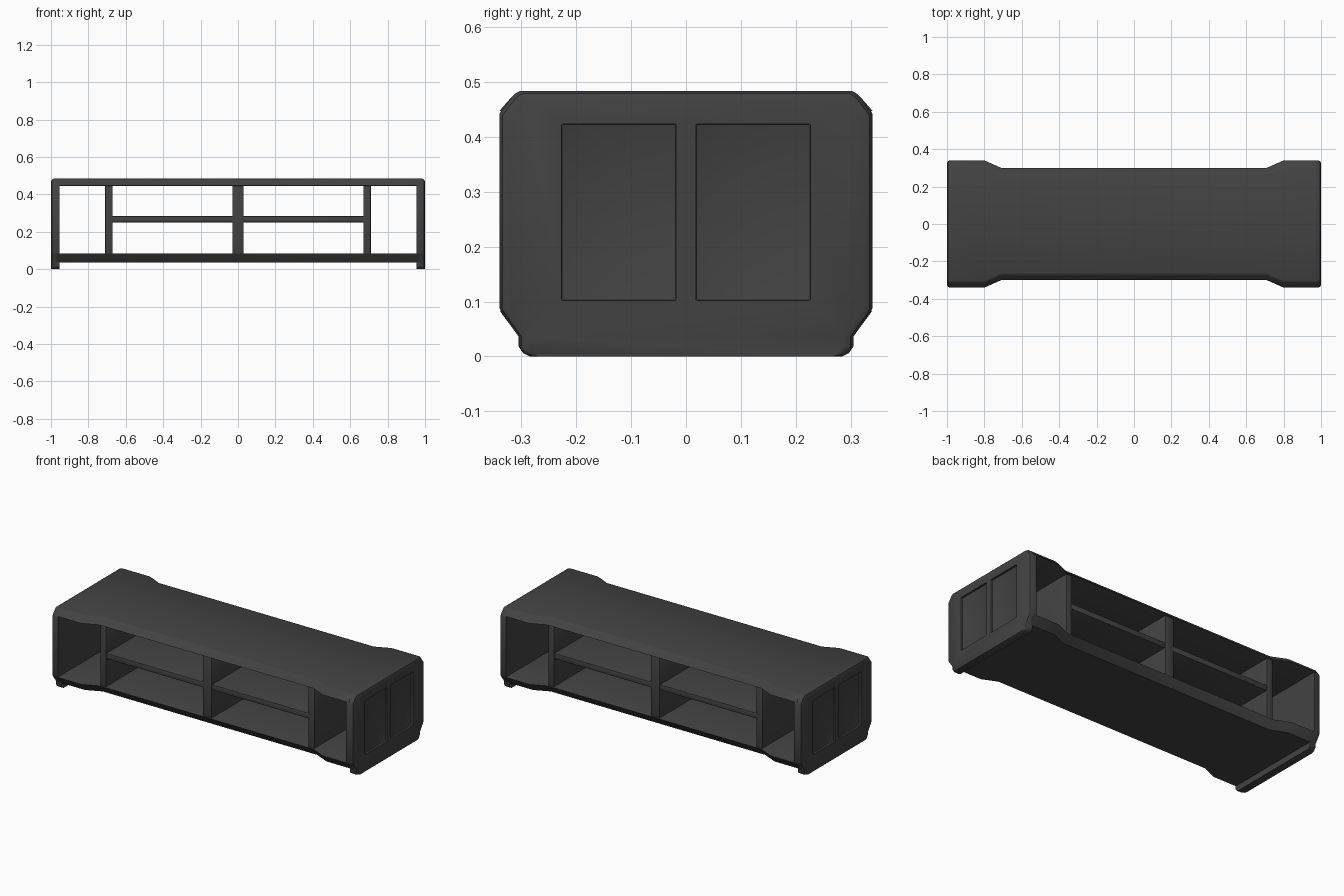
import bpy, bmesh

if "Cube" in bpy.data.objects:
    bpy.data.objects.remove(bpy.data.objects["Cube"])

mat = bpy.data.materials.new("charcoal grey")
mat.diffuse_color = (0.055, 0.055, 0.055, 1)
mat.use_nodes = True
mat.node_tree.nodes["Principled BSDF"].inputs["Base Color"].default_value = mat.diffuse_color


def finish(name, bm):
    bmesh.ops.recalc_face_normals(bm, faces=bm.faces)
    me = bpy.data.meshes.new(name)
    bm.to_mesh(me)
    bm.free()
    me.materials.append(mat)
    ob = bpy.data.objects.new(name, me)
    bpy.context.collection.objects.link(ob)
    return ob


def loft(name, rings):
    bm = bmesh.new()
    loops = [[bm.verts.new(p) for p in r] for r in rings]
    n = len(loops[0])
    for a, b in zip(loops, loops[1:]):
        for i in range(n):
            j = (i + 1) % n
            bm.faces.new((a[i], a[j], b[j], b[i]))
    bm.faces.new(loops[0])
    bm.faces.new(loops[-1])
    return finish(name, bm)


def box(name, x0, x1, y0, y1, z0, z1, bevel=0.0):
    bm = bmesh.new()
    bmesh.ops.create_cube(bm, size=1)
    for v in bm.verts:
        v.co = ((x0 + x1) / 2 + v.co.x * (x1 - x0),
                (y0 + y1) / 2 + v.co.y * (y1 - y0),
                (z0 + z1) / 2 + v.co.z * (z1 - z0))
    if bevel:
        bmesh.ops.bevel(bm, geom=bm.edges[:], offset=bevel, segments=2,
                        profile=0.5, affect='EDGES')
    return finish(name, bm)


def shade(ob):
    bpy.ops.object.select_all(action='DESELECT')
    ob.select_set(True)
    bpy.context.view_layer.objects.active = ob
    bpy.ops.object.shade_smooth_by_angle(angle=0.6)


# Top and bottom boards, flared at both ends with a sloped rim
def slab(name, profile):
    half = [(-0.97, 0.34), (-0.80, 0.34), (-0.71, 0.30),
            (0.71, 0.30), (0.80, 0.34), (0.97, 0.34)]
    rings = []
    for z, inset in profile:
        front = [(x, -(y - inset), z) for x, y in half]
        back = [(x, y - inset, z) for x, y in reversed(half)]
        rings.append(front + back)
    shade(loft(name, rings))


top = [(0.445, 0.006), (0.448, 0.0), (0.474, 0.023), (0.481, 0.031), (0.484, 0.038)]
bottom = [(0.036, 0.036), (0.042, 0.031), (0.078, 0.004), (0.083, 0.001), (0.085, 0.006)]
slab("top_board", top)
slab("bottom_board", bottom)

# End panels with two recessed fields and a foot
half = [(0.285, 0.0), (0.297, 0.006), (0.305, 0.018), (0.305, 0.036),
        (0.335, 0.078), (0.34, 0.088), (0.34, 0.442), (0.336, 0.449),
        (0.317, 0.474), (0.309, 0.481), (0.302, 0.484)]
for side, s in (("right", 1), ("left", -1)):
    rings = []
    for x, inset in ((0.955, 0), (0.984, 0), (0.995, 0.005), (1.0, 0.015)):
        sec = [(y - inset, max(z, 0) if z < 0.3 else z - inset) for y, z in half]
        rings.append([(s * x, y, z) for y, z in sec] +
                     [(s * x, -y, z) for y, z in reversed(sec)])
    panel = loft(side + "_end_panel", rings)
    for y0, y1 in ((-0.227, -0.018), (0.018, 0.227)):
        xa, xb = sorted((s * 0.988, s * 1.05))
        cut = box("recess_cutter", xa, xb, y0, y1, 0.102, 0.424, 0.003)
        cut.hide_render = True
        mod = panel.modifiers.new("recess", 'BOOLEAN')
        mod.operation = 'DIFFERENCE'
        mod.solver = 'EXACT'
        mod.object = cut
        bpy.context.view_layer.objects.active = panel
        bpy.ops.object.modifier_apply(modifier=mod.name)
        bpy.data.objects.remove(cut)
    shade(panel)

# Upright dividers
for name, x, w in (("left_divider", -0.69, 0.02), ("centre_divider", 0, 0.03),
                   ("right_divider", 0.69, 0.02)):
    shade(box(name, x - w, x + w, -0.292, 0.292, 0.07, 0.46, 0.005))

# Middle shelves
for name, a, b in (("left_shelf", -0.68, -0.02), ("right_shelf", 0.02, 0.68)):
    shade(box(name, a, b, -0.288, 0.288, 0.25, 0.284, 0.005))
